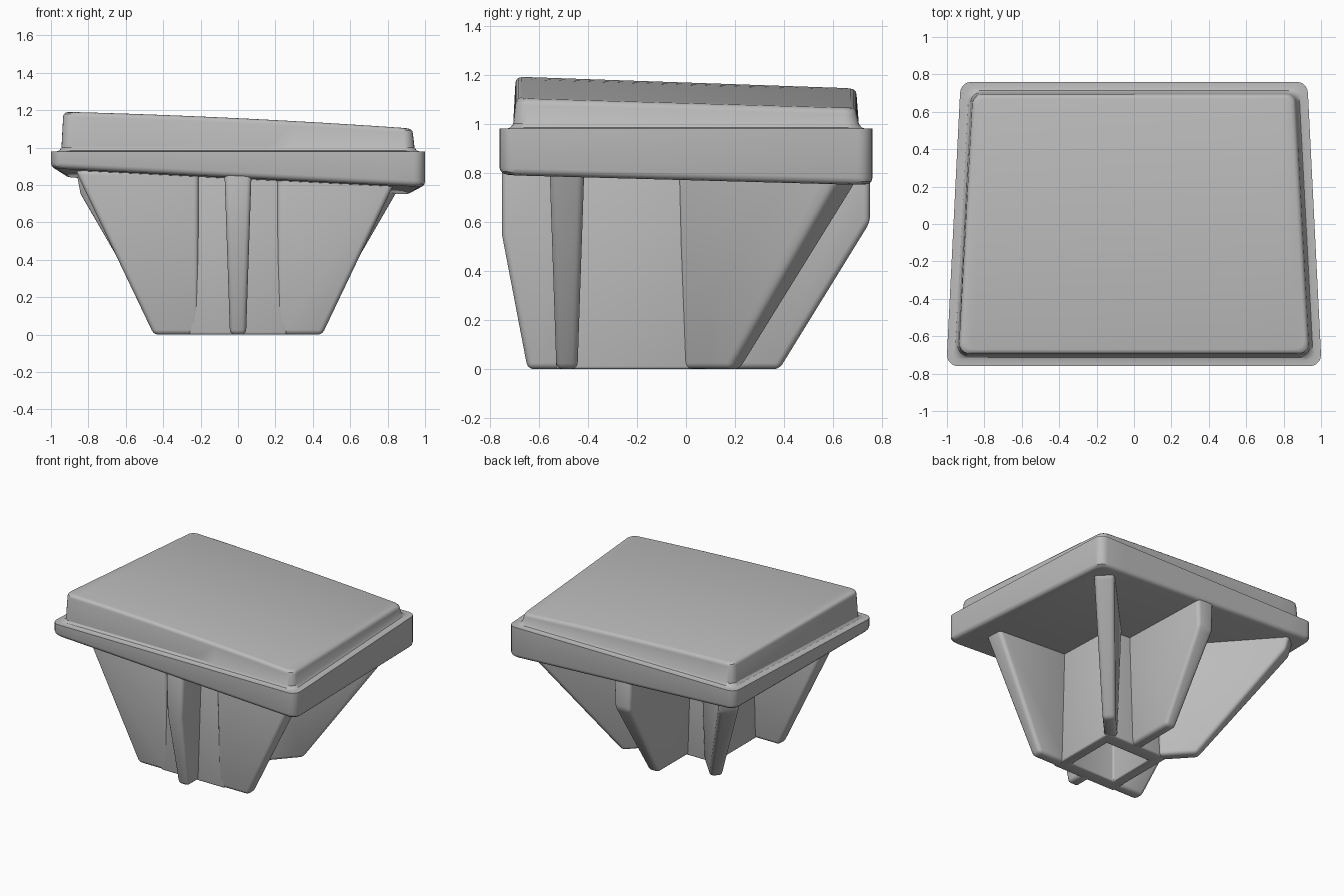
import bpy, bmesh, math
from mathutils import Vector

cube = bpy.data.objects.get("Cube")
if cube:
    bpy.data.objects.remove(cube, do_unlink=True)

grey = bpy.data.materials.new("plain grey")
grey.use_nodes = True
grey.diffuse_color = (0.5, 0.5, 0.5, 1)
grey.node_tree.nodes["Principled BSDF"].inputs["Base Color"].default_value = (0.5, 0.5, 0.5, 1)


def finish(name, bm, bevel=0.0):
    bmesh.ops.recalc_face_normals(bm, faces=bm.faces)
    mesh = bpy.data.meshes.new(name)
    bm.to_mesh(mesh)
    bm.free()
    mesh.materials.append(grey)
    obj = bpy.data.objects.new(name, mesh)
    bpy.context.collection.objects.link(obj)
    bpy.ops.object.select_all(action="DESELECT")
    obj.select_set(True)
    bpy.context.view_layer.objects.active = obj
    if bevel:
        mod = obj.modifiers.new("rounded edges", "BEVEL")
        mod.width, mod.segments = bevel, 3
        mod.limit_method, mod.angle_limit = "ANGLE", math.radians(25)
        bpy.ops.object.modifier_apply(modifier=mod.name)
    bpy.ops.object.shade_smooth_by_angle(angle=math.radians(32))
    return obj


def loft(bm, rings):
    """Join closed rings of points with quads."""
    rows = [[bm.verts.new(p) for p in ring] for ring in rings]
    n = len(rows[0])
    for a, b in zip(rows, rows[1:]):
        for i in range(n):
            bm.faces.new((a[i], a[(i + 1) % n], b[(i + 1) % n], b[i]))
    return rows


# Heights of the tilted underside and the gently crowned top
def under(x, y):
    return 0.817 - 0.05 * x - 0.03 * y


def crown(x, y):
    return 1.135 - 0.048 * x - 0.033 * y - 0.012 * x * x


def chain(front, inset, radius, steps=5, spans=12):
    """Left-to-right half outline of a rounded trapezoid."""
    side = -1 if front else 1
    half = (1.0 if front else 0.93) - inset
    depth = 0.76 - inset
    arc = [math.pi / 2 * i / steps for i in range(steps + 1)]
    left = [(-half + radius * (1 - math.cos(a)), side * (depth - radius + radius * math.sin(a)))
            for a in arc]
    right = [(-x, y) for x, y in reversed(left)]
    reach = half - radius
    mid = [(-reach + 2 * reach * i / spans, side * depth) for i in range(1, spans)]
    return left + mid + right


def outline(inset, radius, height):
    pts = chain(True, inset, radius) + chain(False, inset, radius)[::-1]
    return [(x, y, height(x, y)) for x, y in pts]


def cap(bm, row):
    n = len(row)
    for i in range(n // 2 - 1):
        bm.faces.new((row[i], row[i + 1], row[n - 2 - i], row[n - 1 - i]))


# Lid: flange with rounded lower edge, stepped up to the raised cushion
bm = bmesh.new()
rings = []
for k in range(4):
    a = math.pi / 2 * k / 3
    rings.append(outline(0.03 * (1 - math.sin(a)), 0.06,
                         lambda x, y, a=a: under(x, y) + 0.03 * (1 - math.cos(a))))
rings.append(outline(0, 0.06, lambda x, y: 0.98))
for inset, z in ((0.03, 0.98), (0.045, 0.985), (0.056, 1.0)):
    rings.append(outline(inset, 0.055, lambda x, y, z=z: z))
for k in range(4):
    a = math.pi / 2 * k / 3
    rings.append(outline(0.065 + 0.025 * (1 - math.cos(a)), 0.05,
                         lambda x, y, a=a: crown(x, y) - 0.025 * (1 - math.sin(a))))
rows = loft(bm, rings)
cap(bm, rows[0])
cap(bm, rows[-1])
finish("lid", bm)


# Hollow central socket
def square(half_x, y0, y1, z):
    return [(-half_x, y0, z), (half_x, y0, z), (half_x, y1, z), (-half_x, y1, z)]


bm = bmesh.new()
rows = loft(bm, [square(0.26, -0.53, 0.04, 0.9), square(0.26, -0.53, 0.04, 0.0),
                 square(0.18, -0.43, -0.07, 0.0), square(0.18, -0.43, -0.07, 0.85)])
bm.faces.new(rows[0])
bm.faces.new(rows[-1])
finish("socket", bm, 0.012)


# Tapered ribs that run out from the socket
def rib(name, start, direction, outer):
    d = Vector((*direction, 0)).normalized()
    side = Vector((-d.y, d.x, 0))
    profile = [(0, 0)] + outer + [(0, outer[-1][1])]
    bm = bmesh.new()
    rings = []
    for s in (-1, 1):
        rings.append([Vector((*start, z)) + d * r + side * s * (0.043 + 0.034 * z)
                      for r, z in profile])
    rows = loft(bm, rings)
    for row in rows:
        bm.faces.new(row)
    return finish(name, bm, 0.025)


rib("front_rib", (0, -0.48), (0, -1), [(0.165, 0), (0.27, 0.55), (0.27, 0.89)])
rib("back_rib", (0, -0.01), (0, 1), [(0.39, 0), (0.76, 0.6), (0.76, 0.86)])
for label, s in (("left", 1), ("right", -1)):
    rib(label + "_side_rib", (s * 0.21, -0.485), (s, 0), [(0.24, 0), (0.66, 0.88)])
    rib(label + "_corner_rib", (s * 0.21, 0.01), (s * 0.68, 0.73),
        [(0.26, 0), (0.87, 0.75), (0.9, 0.88)])
